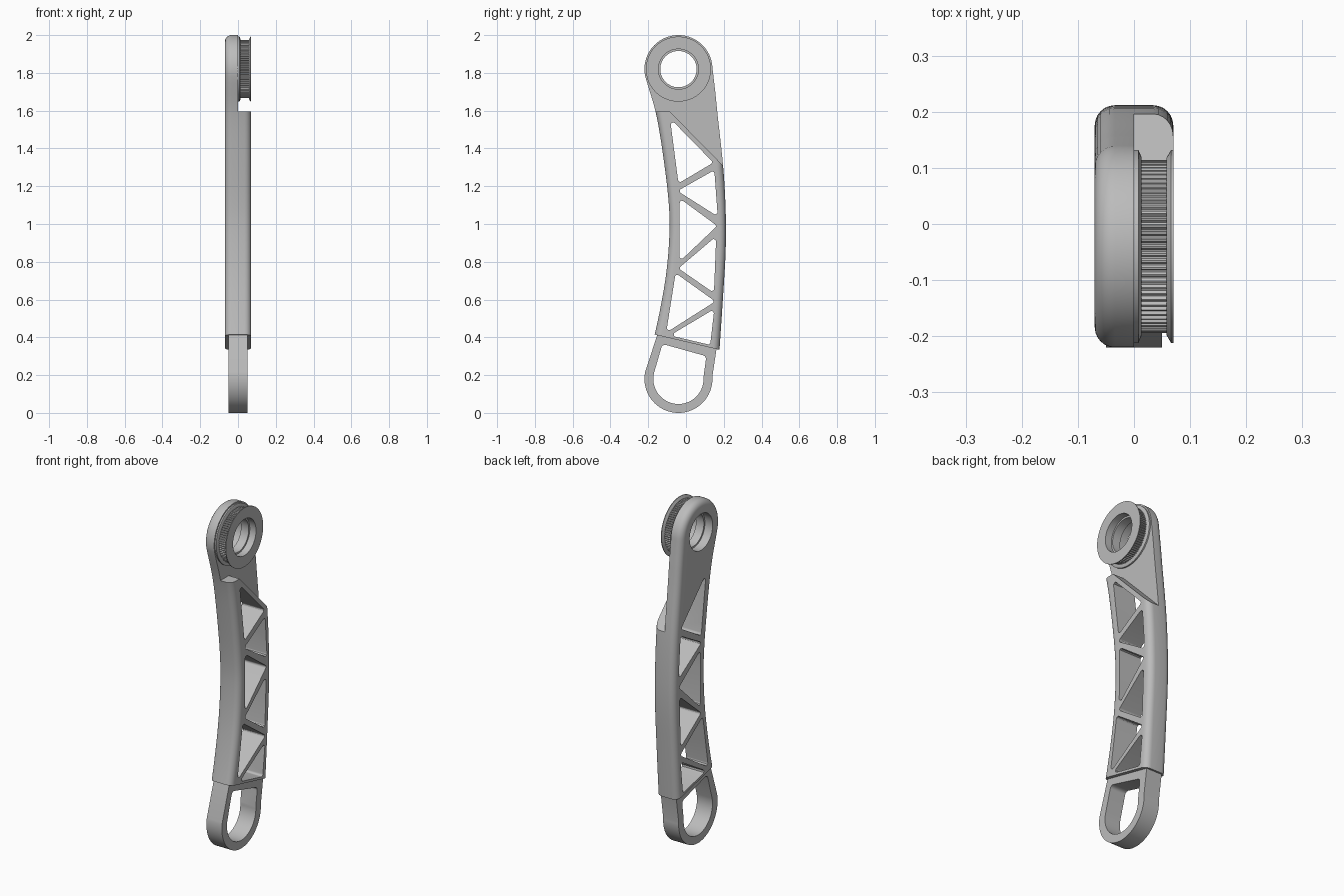
import bpy, bmesh, math
from mathutils import Vector

old = bpy.data.objects.get("Cube")
if old:
    bpy.data.objects.remove(old, do_unlink=True)

grey = bpy.data.materials.new("plain grey")
grey.use_nodes = True
grey.diffuse_color = (0.5, 0.5, 0.5, 1)
grey.node_tree.nodes["Principled BSDF"].inputs["Base Color"].default_value = (0.5, 0.5, 0.5, 1)

EYE = (-0.04, 1.82)      # centre of the top eye (y, z)
LOOP = (-0.04, 0.18)     # centre of the bottom loop (y, z)


def arc(c, r, a0, a1, n):
    """Points on an arc, angles in degrees."""
    steps = [math.radians(a0 + (a1 - a0) * i / n) for i in range(n + 1)]
    return [(c[0] + r * math.cos(a), c[1] + r * math.sin(a)) for a in steps]


def spline(pts, n=5):
    """Smooth curve through a few points."""
    p = [Vector(q) for q in pts]
    p = [2 * p[0] - p[1]] + p + [2 * p[-1] - p[-2]]
    out = []
    for i in range(1, len(p) - 2):
        a, b, c, d = p[i - 1:i + 3]
        for k in range(n):
            t = k / n
            out.append(tuple(0.5 * (2 * b + (c - a) * t + (2 * a - 5 * b + 4 * c - d) * t * t
                                    + (3 * b - a - 3 * c + d) * t ** 3)))
    return out + [tuple(p[-2])]


def rounded(pts, r, n=5):
    """Polygon with filleted corners."""
    out = []
    for i, q in enumerate(pts):
        p = Vector(q)
        u = (Vector(pts[i - 1]) - p).normalized()
        v = (Vector(pts[(i + 1) % len(pts)]) - p).normalized()
        half = u.angle(v) / 2
        c = p + (u + v).normalized() * r / math.sin(half)
        s, e = p + u * r / math.tan(half) - c, p + v * r / math.tan(half) - c
        for k in range(n + 1):
            out.append(tuple(c + s.lerp(e, k / n).normalized() * r))
    return out


def prism_mesh(pts, x0, x1):
    """Extrude a (y, z) outline along x."""
    bm = bmesh.new()
    low = [bm.verts.new((x0, y, z)) for y, z in pts]
    high = [bm.verts.new((x1, y, z)) for y, z in pts]
    bm.faces.new(low)
    bm.faces.new(high)
    for i in range(len(pts)):
        j = (i + 1) % len(pts)
        bm.faces.new((low[i], low[j], high[j], high[i]))
    bmesh.ops.recalc_face_normals(bm, faces=bm.faces)
    return bm


def make(name, bm):
    mesh = bpy.data.meshes.new(name)
    bm.to_mesh(mesh)
    bm.free()
    mesh.materials.append(grey)
    ob = bpy.data.objects.new(name, mesh)
    bpy.context.collection.objects.link(ob)
    return ob


def activate(ob):
    bpy.ops.object.select_all(action='DESELECT')
    ob.select_set(True)
    bpy.context.view_layer.objects.active = ob


def cut(ob, pts, x0=-0.3, x1=0.3):
    """Subtract an extruded outline."""
    cutter = make("cutter", prism_mesh(pts, x0, x1))
    cutter.hide_render = True
    mod = ob.modifiers.new("cut", 'BOOLEAN')
    mod.operation, mod.solver, mod.object = 'DIFFERENCE', 'EXACT', cutter
    activate(ob)
    bpy.ops.object.modifier_apply(modifier=mod.name)
    bpy.data.objects.remove(cutter, do_unlink=True)


# Curved arm: rounded slab, trimmed along the slanted lower end
front = spline([(-0.235, 0.18), (-0.167, 0.41), (-0.11, 0.70), (-0.088, 0.94), (-0.093, 1.13),
                (-0.125, 1.39), (-0.16, 1.59), (-0.205, 1.745)])
back = spline([(0.155, 1.70), (0.167, 1.58), (0.197, 1.30), (0.21, 1.07), (0.21, 0.86),
               (0.195, 0.60), (0.177, 0.33), (0.165, 0.15)])
bm = prism_mesh(front + arc(EYE, 0.18, 192, 3, 44) + back, -0.07, 0.07)
rim = [e for e in bm.edges if abs(e.verts[0].co.x - e.verts[1].co.x) < 1e-5]
bmesh.ops.bevel(bm, geom=rim, offset=0.036, segments=6, profile=0.5, affect='EDGES',
                clamp_overlap=False)
res = bmesh.ops.bisect_plane(bm, geom=bm.verts[:] + bm.edges[:] + bm.faces[:],
                             plane_co=(0, -0.167, 0.415), plane_no=(0, -0.235, -1),
                             clear_outer=True)
bmesh.ops.contextual_create(
    bm, geom=[g for g in res["geom_cut"] if isinstance(g, bmesh.types.BMEdge)])
bmesh.ops.recalc_face_normals(bm, faces=bm.faces)
arm = make("arm", bm)

# Half-thickness step beside the hub, then the bore
cut(arm, [(-0.5, 1.595), (-0.085, 1.595), (0.2, 1.305), (0.5, 1.0), (0.5, 2.3), (-0.5, 2.3)], 0, 0.3)
cut(arm, arc(EYE, 0.106, 0, 354.375, 63))

# Triangular truss windows
windows = [
    [(-0.085, 1.56), (0.145, 1.325), (-0.04, 1.215)],
    [(0.15, 1.285), (0.168, 1.04), (-0.045, 1.175)],
    [(-0.033, 1.135), (0.165, 0.99), (-0.035, 0.80)],
    [(0.16, 0.935), (0.148, 0.635), (-0.04, 0.765)],
    [(-0.055, 0.74), (0.155, 0.59), (-0.105, 0.425)],
    [(0.15, 0.55), (0.128, 0.36), (-0.085, 0.41)],
]
for tri in windows:
    cut(arm, rounded(tri, 0.012))

# Bottom loop with a rounded opening
loop = make("end_loop", prism_mesh(
    [(0.162, 0.342), (-0.151, 0.416)] + arc(LOOP, 0.18, 168, 364, 44), -0.05, 0.05))
corner = rounded([(0.09, 0.18), (0.108, 0.30), (-0.125, 0.365), (-0.168, 0.21)], 0.02)
cut(loop, corner[6:18] + arc(LOOP, 0.133, 166, 364, 40))

# Grooved hub with fine teeth: (x, radius) ring profile; toothed rows are flagged
TEETH = 76
profile = [(-0.02, 0.112, 0), (-0.02, 0.096, 0), (0.03, 0.096, 0), (0.03, 0.106, 0),
           (0.07, 0.106, 0), (0.07, 0.172, 0), (0.066, 0.172, 0), (0.058, 0.158, 0),
           (0.058, 0.154, 1), (0.013, 0.154, 1), (0.013, 0.160, 0), (0.008, 0.172, 0),
           (-0.003, 0.172, 0), (-0.003, 0.112, 0)]
bm = bmesh.new()
rings = []
for i in range(TEETH * 4):
    a = 2 * math.pi * i / (TEETH * 4)
    ring = []
    for x, r, tooth in profile:
        r -= 0.006 * tooth * (i % 4 > 1)
        ring.append(bm.verts.new((x, EYE[0] + r * math.cos(a), EYE[1] + r * math.sin(a))))
    rings.append(ring)
for i, ring in enumerate(rings):
    nxt = rings[(i + 1) % len(rings)]
    for j in range(len(profile)):
        k = (j + 1) % len(profile)
        bm.faces.new((ring[j], ring[k], nxt[k], nxt[j]))
bmesh.ops.recalc_face_normals(bm, faces=bm.faces)
hub = make("toothed_hub", bm)

for ob in (arm, loop, hub):
    activate(ob)
    bpy.ops.object.shade_smooth_by_angle(angle=math.radians(25))
